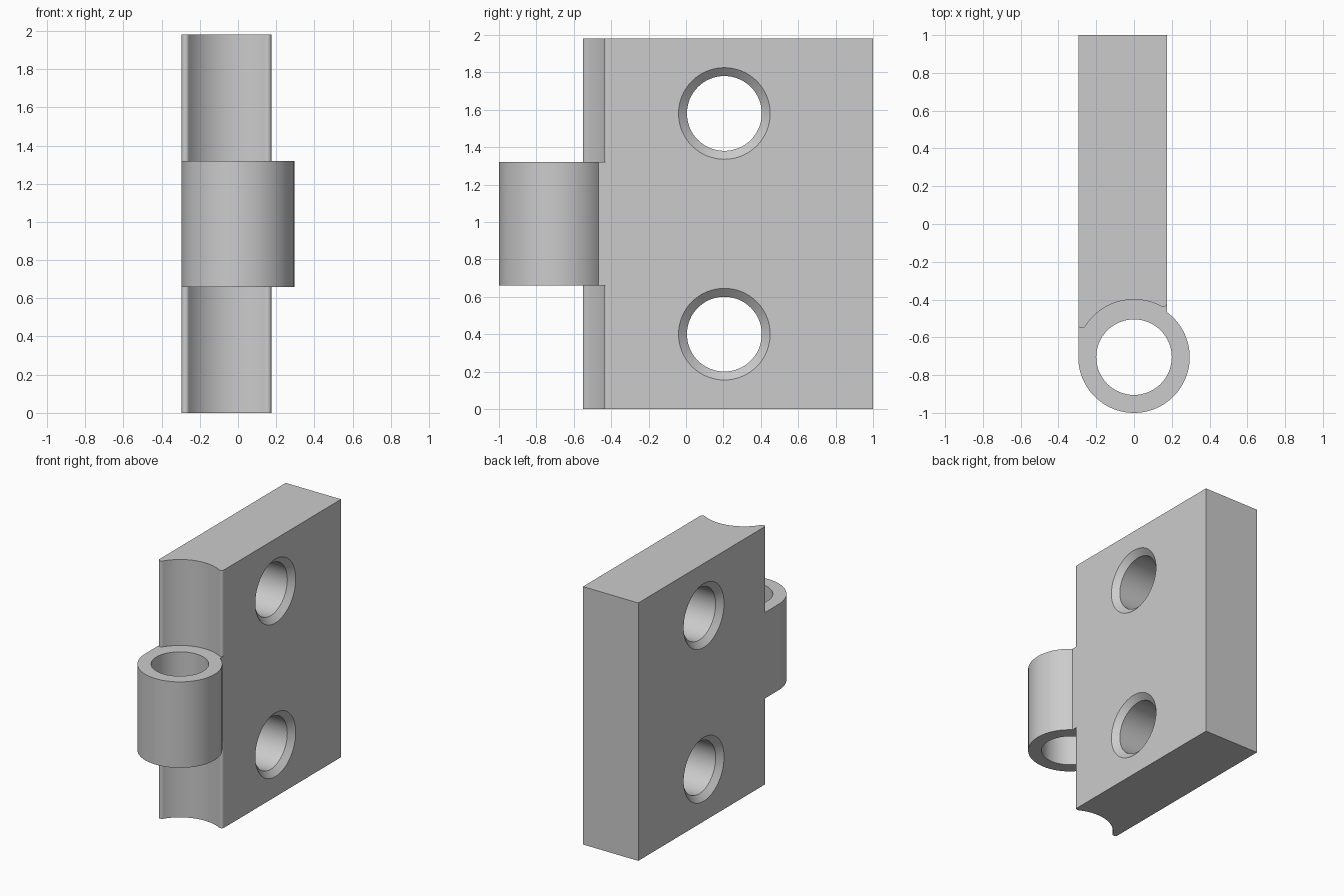
import bpy, bmesh
from math import atan2, cos, hypot, pi, radians, sin, sqrt
from mathutils import Matrix, Vector

cube = bpy.data.objects.get("Cube")
if cube:
    bpy.data.objects.remove(cube, do_unlink=True)

# Main dimensions
LEFT, RIGHT, BACK = -0.295, 0.175, 1.0
HEIGHT = 1.98
PIN_Y = -0.705
BARREL_R, BORE_R, RELIEF_R = 0.295, 0.2, 0.305
FILLET = 0.02
KNUCKLE = (0.66, 1.32)

steel = bpy.data.materials.new("plain grey")
steel.use_nodes = True
grey = (0.6, 0.6, 0.6, 1)
steel.diffuse_color = grey
steel.node_tree.nodes["Principled BSDF"].inputs["Base Color"].default_value = grey


def arc(cx, cy, r, a0, a1, n):
    """Points along an arc, both ends included."""
    steps = [a0 + (a1 - a0) * i / n for i in range(n + 1)]
    return [(cx + r * cos(a), cy + r * sin(a)) for a in steps]


def new_object(name, bm):
    bmesh.ops.recalc_face_normals(bm, faces=bm.faces)
    mesh = bpy.data.meshes.new(name)
    bm.to_mesh(mesh)
    bm.free()
    mesh.materials.append(steel)
    obj = bpy.data.objects.new(name, mesh)
    bpy.context.collection.objects.link(obj)
    return obj


def prism(name, outline, z0, z1):
    """Extrude a closed xy outline from z0 to z1."""
    bm = bmesh.new()
    face = bm.faces.new([bm.verts.new((x, y, z0)) for x, y in outline])
    grown = bmesh.ops.extrude_face_region(bm, geom=[face])["geom"]
    verts = [v for v in grown if isinstance(v, bmesh.types.BMVert)]
    bmesh.ops.translate(bm, verts=verts, vec=(0, 0, z1 - z0))
    return new_object(name, bm)


def lathe_x(name, profile, y, z):
    """Spin (x, radius) points into a solid about an x-parallel axis."""
    bm = bmesh.new()
    verts = [bm.verts.new((x, y + r, z)) for x, r in profile]
    edges = [bm.edges.new(pair) for pair in zip(verts, verts[1:])]
    bmesh.ops.spin(bm, geom=verts + edges, cent=(0, y, z), axis=(1, 0, 0),
                   angle=2 * pi, steps=64)
    bmesh.ops.remove_doubles(bm, verts=bm.verts, dist=0.0001)
    return new_object(name, bm)


def cut(body, cutter):
    cutter.hide_render = True
    bpy.context.view_layer.objects.active = body
    mod = body.modifiers.new("cut", "BOOLEAN")
    mod.operation = "DIFFERENCE"
    mod.solver = "EXACT"
    mod.object = cutter
    bpy.ops.object.modifier_apply(modifier=mod.name)
    bpy.data.objects.remove(cutter, do_unlink=True)


# Hinge leaf: plate outline running tangentially into the round barrel
meet = atan2(sqrt(BARREL_R ** 2 - RIGHT ** 2), RIGHT)
outline = [(RIGHT, BACK), (LEFT, BACK)]
outline += arc(0, PIN_Y, BARREL_R, pi, 2 * pi + meet, 72)
leaf = prism("hinge_leaf", outline, 0, HEIGHT)

# Relief hollow above and below the knuckle, with rounded lips
lx, rx = LEFT + FILLET, RIGHT - FILLET
ly = sqrt((RELIEF_R + FILLET) ** 2 - lx ** 2)
ry = sqrt((RELIEF_R + FILLET) ** 2 - rx ** 2)
la, ra = atan2(ly, lx), atan2(ry, rx)
hollow = [(-0.5, PIN_Y + ly)]
hollow += arc(lx, PIN_Y + ly, FILLET, pi, la + pi, 10)
hollow += arc(0, PIN_Y, RELIEF_R, la, ra, 40)[1:-1]
hollow += arc(rx, PIN_Y + ry, FILLET, ra + pi, 2 * pi, 10)
hollow += [(0.5, PIN_Y + ry), (0.5, -1.2), (-0.5, -1.2)]
for z0, z1 in ((-0.1, KNUCKLE[0]), (KNUCKLE[1], HEIGHT + 0.1)):
    cut(leaf, prism("relief_cutter", hollow, z0, z1))

# Pin bore through the knuckle
bore = arc(0, PIN_Y, BORE_R, 0, 2 * pi, 64)[:-1]
cut(leaf, prism("bore_cutter", bore, KNUCKLE[0] - 0.1, KNUCKLE[1] + 0.1))

# Two screw holes, chamfered on both faces
HOLE_R, RIM_R, DEPTH, OUT = 0.2, 0.245, 0.04, 0.05
screw = [(LEFT - OUT, 0), (LEFT - OUT, RIM_R), (LEFT, RIM_R),
         (LEFT + DEPTH, HOLE_R), (RIGHT - DEPTH, HOLE_R),
         (RIGHT, RIM_R), (RIGHT + OUT, RIM_R), (RIGHT + OUT, 0)]
for z in (0.4, HEIGHT - 0.4):
    cut(leaf, lathe_x("screw_cutter", screw, 0.205, z))

# Smooth curved walls, flat large planes
bpy.ops.object.select_all(action="DESELECT")
leaf.select_set(True)
bpy.context.view_layer.objects.active = leaf
bpy.ops.object.shade_smooth_by_angle(angle=radians(30))
for poly in leaf.data.polygons:
    if poly.area > 0.05 and max(abs(c) for c in poly.normal) > 0.999:
        poly.use_smooth = False
